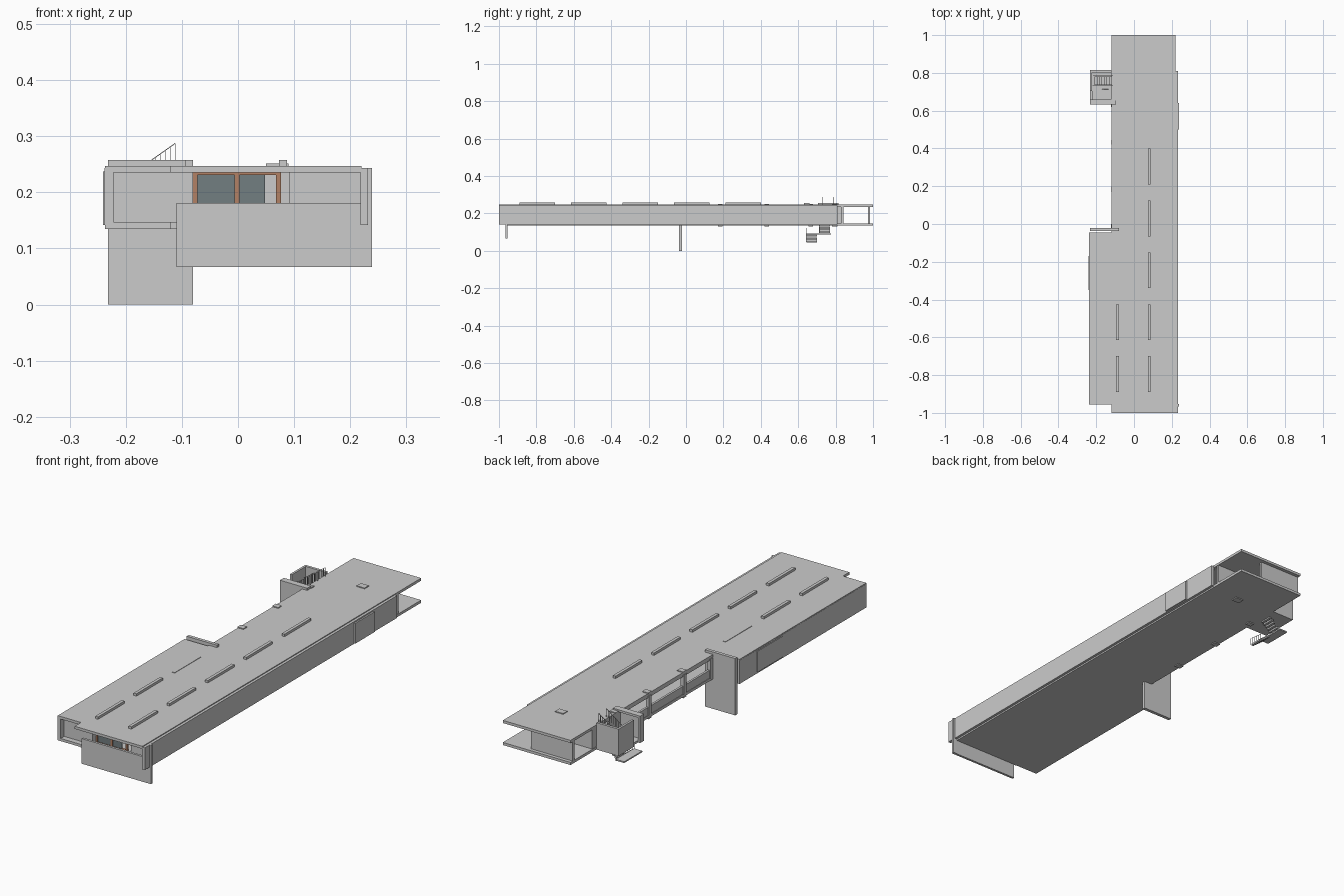
import bpy, bmesh
from mathutils import Vector


def mat(name, col):
    m = bpy.data.materials.new(name)
    m.diffuse_color = (*col, 1)
    return m


GLASS = mat("dark_glass", (0.17, 0.21, 0.22))
WOOD = mat("timber", (0.45, 0.22, 0.13))


def finish(name, bm, material=None):
    bmesh.ops.recalc_face_normals(bm, faces=bm.faces)
    me = bpy.data.meshes.new(name)
    bm.to_mesh(me)
    bm.free()
    ob = bpy.data.objects.new(name, me)
    bpy.context.collection.objects.link(ob)
    if material:
        me.materials.append(material)
    return ob


def box(name, x0, x1, y0, y1, z0, z1, material=None):
    bm = bmesh.new()
    bmesh.ops.create_cube(bm, size=1)
    for v in bm.verts:
        v.co = Vector(((x0 + x1) / 2 + v.co.x * (x1 - x0),
                       (y0 + y1) / 2 + v.co.y * (y1 - y0),
                       (z0 + z1) / 2 + v.co.z * (z1 - z0)))
    return finish(name, bm, material)


def prism(name, pts, axis, a0, a1):
    """Extrude a flat outline: axis 'z' takes (x, y), axis 'y' takes (x, z)."""
    def place(p, q, a):
        return (p, q, a) if axis == 'z' else (p, a, q)
    bm = bmesh.new()
    f = bm.faces.new([bm.verts.new(place(p, q, a0)) for p, q in pts])
    ext = bmesh.ops.extrude_face_region(bm, geom=[f])
    d = Vector(place(0, 0, a1 - a0))
    for v in ext['geom']:
        if isinstance(v, bmesh.types.BMVert):
            v.co += d
    return finish(name, bm)


# Roof and floor slabs, with the side wing on the left
def plan(front):
    return [(-0.12, front), (0.22, front), (0.22, 1), (-0.12, 1),
            (-0.12, -0.045), (-0.237, -0.045), (-0.237, -0.955), (-0.12, -0.955)]


prism("roof_slab", plan(-1), 'z', 0.235, 0.247)
prism("floor_slab", plan(-0.958), 'z', 0.135, 0.147)

# Long right wall and its sliding panel
box("right_wall", 0.218, 0.232, -1, 0.81, 0.142, 0.243)
box("right_sliding_panel", 0.232, 0.239, 0.5, 0.64, 0.145, 0.237)
box("right_wall_foot", 0.225, 0.239, -0.966, -0.954, 0.067, 0.243)

# Wing walls
box("wing_outer_wall", -0.238, -0.222, -0.955, -0.045, 0.142, 0.243)
box("wing_wall_panel", -0.241, -0.238, -0.35, -0.17, 0.142, 0.237)
box("wing_front_wall", -0.222, -0.1, -0.93, -0.92, 0.147, 0.235)
box("wing_rear_wall", -0.222, -0.12, -0.06, -0.047, 0.147, 0.235)

# Freestanding cross wall and front balustrade wall
box("cross_wall", -0.232, -0.08, -0.037, -0.022, 0, 0.258)
box("front_balustrade", -0.11, 0.237, -0.966, -0.955, 0.067, 0.181)

# Glazed front, set back
FY = -0.9
box("front_wall_left", -0.1, -0.08, FY - 0.03, FY + 0.01, 0.147, 0.235)
box("front_wall_right", 0.092, 0.218, FY, FY + 0.01, 0.147, 0.235)
for x in (-0.081, -0.006, 0.068):
    box("front_frame_post", x, x + 0.009, FY - 0.006, FY + 0.006, 0.147, 0.235, WOOD)
box("front_frame_head", -0.081, 0.077, FY - 0.006, FY + 0.006, 0.231, 0.235, WOOD)
box("front_frame_sill", -0.081, 0.077, FY - 0.006, FY + 0.006, 0.147, 0.152, WOOD)
box("front_glass_left", -0.072, -0.006, FY - 0.002, FY + 0.002, 0.152, 0.231, GLASS)
box("front_glass_right", 0.003, 0.048, FY - 0.002, FY + 0.002, 0.152, 0.231, GLASS)

# Window band along the left side
box("window_sill_wall", -0.118, -0.108, -0.022, 0.64, 0.147, 0.183)
box("window_head", -0.118, -0.108, -0.022, 0.64, 0.226, 0.235)
for y in (-0.02, 0.17, 0.42, 0.62):
    box("window_post", -0.122, -0.106, y, y + 0.02, 0.147, 0.235)
for y in (0.17, 0.42, 0.655):
    for z in (0.247, 0.131):
        box("edge_bracket", -0.122, -0.092, y, y + 0.025, z, z + 0.004)
box("left_rear_wall", -0.118, -0.108, 0.64, 0.84, 0.147, 0.235)

# Rear end: recessed wall and screen under the overhang
box("rear_wall", -0.118, 0.218, 0.83, 0.842, 0.147, 0.235)
box("rear_screen", -0.12, 0.09, 0.972, 0.984, 0.147, 0.235)
for z in (0.247, 0.131):
    box("rear_hatch", 0.05, 0.09, 0.78, 0.81, z, z + 0.004)

# Roof skylights
for y in (-0.89, -0.615, -0.34, -0.065, 0.21):
    box("skylight", 0.073, 0.087, y, y + 0.19, 0.245, 0.258)
for y, top in ((-0.89, 0.258), (-0.615, 0.258), (-0.34, 0.249)):
    box("wing_skylight", -0.094, -0.08, y, y + 0.19, 0.245, top)

# Stair tower on the left
box("tower_rear_wall", -0.232, -0.12, 0.803, 0.815, 0.135, 0.257)
box("tower_front_wall", -0.232, -0.12, 0.632, 0.642, 0.135, 0.257)
box("tower_canopy", -0.232, -0.095, 0.632, 0.66, 0.247, 0.257)
box("tower_outer_wall", -0.232, -0.222, 0.705, 0.815, 0.135, 0.257)
box("tower_outer_post", -0.232, -0.222, 0.632, 0.66, 0.135, 0.257)
box("tower_floor", -0.222, -0.12, 0.642, 0.803, 0.135, 0.145)
box("stair_landing", -0.232, -0.19, 0.645, 0.775, 0.088, 0.094)


def flight(name, x0, z0, dx, dz, n, y0, y1):
    for i in range(n):
        xs = sorted((x0 + dx * i, x0 + dx * (i + 1)))
        z = z0 + dz * i
        box(name, xs[0], xs[1], y0, y1, z - 0.008, z)


flight("upper_stair_step", -0.135, 0.137, -0.011, -0.0085, 5, 0.715, 0.77)
flight("lower_stair_step", -0.19, 0.0865, 0.011, -0.0085, 5, 0.645, 0.70)
flight("roof_stair_step", -0.21, 0.155, 0.013, 0.013, 7, 0.735, 0.78)


# Sloping hand rails with thin balusters
def railing(name, x0, z0, x1, z1, y, height, n):
    t = 0.0018
    prism(name + "_rail", [(x0, z0), (x1, z1), (x1, z1 - t), (x0, z0 - t)], 'y', y, y + 0.003)
    for i in range(n):
        f = i / (n - 1)
        x, z = x0 + (x1 - x0) * f, z0 + (z1 - z0) * f
        box(name + "_baluster", x - 0.0006, x + 0.0006, y, y + 0.002, z - height, z - t / 2)


for y in (0.73, 0.785):
    railing("roof_stair", -0.218, 0.2133, -0.112, 0.288, y, 0.04, 13)
railing("upper_stair", -0.19, 0.13, -0.135, 0.17, 0.711, 0.035, 6)
railing("lower_stair", -0.19, 0.122, -0.135, 0.082, 0.642, 0.035, 6)
